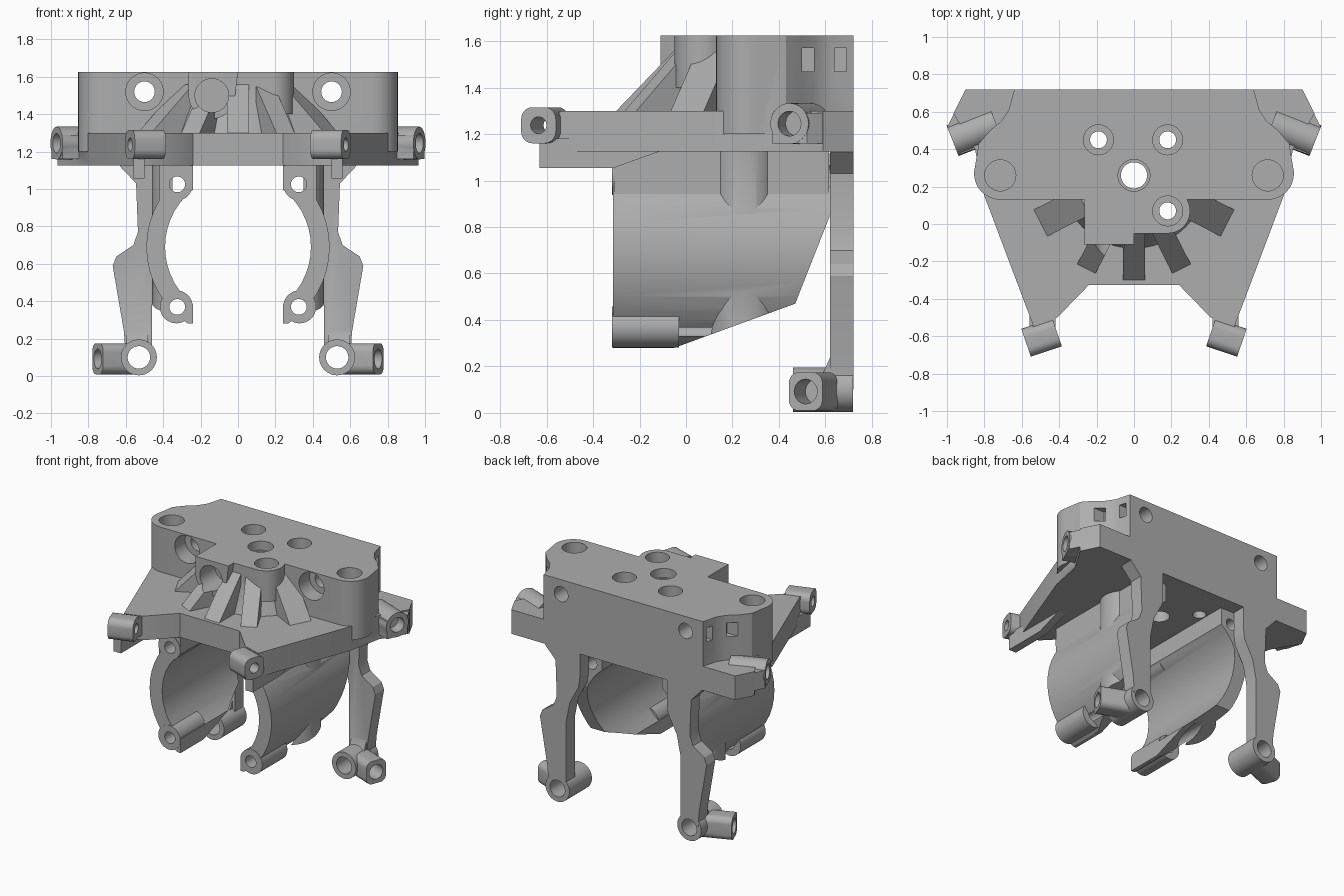
import bpy, bmesh, math
from mathutils import Vector, Matrix

old = bpy.data.objects.get("Cube")
if old:
    bpy.data.objects.remove(old, do_unlink=True)

grey = bpy.data.materials.new("plain grey")
grey.use_nodes = True
GREY = (0.42, 0.42, 0.42, 1)
grey.diffuse_color = GREY
grey.node_tree.nodes["Principled BSDF"].inputs["Base Color"].default_value = GREY


def finish(name, bm):
    bmesh.ops.recalc_face_normals(bm, faces=bm.faces)
    mesh = bpy.data.meshes.new(name)
    bm.to_mesh(mesh)
    bm.free()
    mesh.materials.append(grey)
    ob = bpy.data.objects.new(name, mesh)
    bpy.context.collection.objects.link(ob)
    return ob


def prism(name, pts, axis, lo, hi):
    """Extrude a flat outline along one axis."""
    place = {"X": lambda a, b, t: (t, a, b),
             "Y": lambda a, b, t: (a, t, b),
             "Z": lambda a, b, t: (a, b, t)}[axis]
    bm = bmesh.new()
    face = bm.faces.new([bm.verts.new(place(a, b, lo)) for a, b in pts])
    ext = bmesh.ops.extrude_face_region(bm, geom=[face])
    shift = Vector(place(0, 0, hi - lo))
    bmesh.ops.translate(bm, vec=shift, verts=[v for v in ext["geom"] if isinstance(v, bmesh.types.BMVert)])
    return finish(name, bm)


def box(name, x0, x1, y0, y1, z0, z1):
    return prism(name, [(x0, y0), (x1, y0), (x1, y1), (x0, y1)], "Z", z0, z1)


def rod(name, a, b, r, r2=None):
    """Cylinder or cone from point a to point b."""
    a, b = Vector(a), Vector(b)
    d = b - a
    bm = bmesh.new()
    bmesh.ops.create_cone(bm, cap_ends=True, segments=48, radius1=r,
                          radius2=r if r2 is None else r2, depth=d.length)
    turn = d.to_track_quat("Z", "Y").to_matrix().to_4x4()
    bmesh.ops.transform(bm, matrix=Matrix.Translation((a + b) / 2) @ turn, verts=bm.verts)
    return finish(name, bm)


def lug(name, tip, out, length, width, height, bevel):
    """Rounded block whose end face is centred on tip and faces along out."""
    bm = bmesh.new()
    bmesh.ops.create_cube(bm, size=1)
    bmesh.ops.scale(bm, vec=(length, width, height), verts=bm.verts)
    long_edges = [e for e in bm.edges if abs((e.verts[0].co - e.verts[1].co).x) > length / 2]
    bmesh.ops.bevel(bm, geom=long_edges, offset=bevel, segments=6, profile=0.5, affect="EDGES")
    out = Vector(out).normalized()
    turn = Matrix.Rotation(math.atan2(out.y, out.x), 4, "Z")
    bmesh.ops.transform(bm, matrix=Matrix.Translation(Vector(tip) - out * length / 2) @ turn, verts=bm.verts)
    return finish(name, bm)


def apply(ob, mod):
    bpy.ops.object.select_all(action="DESELECT")
    bpy.context.view_layer.objects.active = ob
    ob.select_set(True)
    bpy.ops.object.modifier_apply(modifier=mod.name)


def combine(ob, others, op):
    for other in others:
        mod = ob.modifiers.new("bool", "BOOLEAN")
        mod.operation, mod.solver, mod.object = op, "EXACT", other
        apply(ob, mod)
        bpy.data.objects.remove(other, do_unlink=True)


def join(ob, *others):
    combine(ob, others, "UNION")


def cut(ob, *others):
    combine(ob, others, "DIFFERENCE")


def mirror(ob):
    mod = ob.modifiers.new("mirror", "MIRROR")
    mod.use_mirror_merge = False
    apply(ob, mod)


def smooth(ob):
    bpy.ops.object.select_all(action="DESELECT")
    bpy.context.view_layer.objects.active = ob
    ob.select_set(True)
    bpy.ops.object.shade_smooth_by_angle(angle=math.radians(30))


def both(half):
    return half + [(-x, y) for x, y in reversed(half)]


def arc(cx, cy, r, a0, a1, n=12):
    angles = [math.radians(a0 + (a1 - a0) * i / n) for i in range(n + 1)]
    return [(cx + r * math.cos(a), cy + r * math.sin(a)) for a in angles]


OUT = Vector((0.93, -0.37, 0))
FRONT_OUT = Vector((0.95, -0.32, 0))

# Base plate with the two forward arms
body = prism("main_body", both([(0.9, 0.72), (0.965, 0.59), (0.85, 0.4), (0.8, 0.15),
                                (0.54, -0.54), (0.41, -0.5), (0.24, -0.325)]), "Z", 1.125, 1.3)

# Tall block with rounded ends
outline = [(0.64, 0.72), (0.67, 0.61), (0.71, 0.55), (0.77, 0.5), (0.83, 0.43)] + arc(0.715, 0.27, 0.14, 15, -90)
join(body, prism("block", both(outline), "Z", 1.2, 1.625))

# Front socket housing and the round screw boss beside it
socket = [(0, 1.625), (-0.265, 1.625)] + arc(-0.14, 1.5, 0.125, 180, 360)
join(body, prism("socket", socket, "Y", -0.11, 0.3),
     box("boss_web", -0.05, 0.18, -0.05, 0.2, 1.4, 1.625),
     rod("boss", (0.18, 0.07, 1.4), (0.18, 0.07, 1.625), 0.12))

# Cone core with a fan of sloping ribs
join(body, rod("core", (0, 0.26, 1.25), (0, 0.26, 1.58), 0.41, 0.28))
for angle, width in ((-63, 0.16), (-27, 0.11), (0, 0.12), (27, 0.11), (63, 0.16)):
    rib = prism("rib", [(-0.1, 1.25), (-0.56, 1.25), (-0.56, 1.3), (-0.31, 1.56), (-0.1, 1.56)],
                "X", -width / 2, width / 2)
    rib.data.transform(Matrix.Translation((0, 0.26, 0)) @ Matrix.Rotation(math.radians(angle), 4, "Z"))
    join(body, rib)

# Holes down through the top
for x, y in ((-0.19, 0.45), (0.18, 0.45), (0.18, 0.07)):
    cut(body, rod("bore", (x, y, 1.5), (x, y, 1.7), 0.08), rod("hole", (x, y, 1), (x, y, 1.6), 0.045))
cut(body, rod("bore", (0, 0.26, 1.56), (0, 0.26, 1.7), 0.085), rod("hole", (0, 0.26, 1), (0, 0.26, 1.6), 0.07),
    rod("socket_bore", (-0.14, -0.2, 1.5), (-0.14, 0.06, 1.5), 0.09))

# Paired holes and side slots in the block
for s in (-1, 1):
    cut(body, rod("well", (s * 0.715, 0.26, 1.45), (s * 0.715, 0.26, 1.7), 0.083),
        rod("bore", (s * 0.5, 0, 1.52), (s * 0.5, 0.25, 1.52), 0.1),
        rod("hole", (s * 0.5, 0, 1.52), (s * 0.5, 0.8, 1.52), 0.055))
    for x, y in ((0.76, 0.525), (0.68, 0.665)):
        a, b = sorted((s * (x - 0.08), s * (x + 0.1)))
        cut(body, box("slot", a, b, y - 0.025, y + 0.025, 1.47, 1.57))
smooth(body)

# Rear ears on swept wings
tip = Vector((0.97, 0.445, 1.245))
ear = prism("rear_ears", [(0.6, 0.71), (0.9, 0.715), (0.998, 0.52), (0.938, 0.37), (0.8, 0.42), (0.6, 0.5)], "Z", 1.16, 1.29)
join(ear, rod("barrel", tip - OUT * 0.25, tip, 0.088))
cut(ear, rod("hole", tip - OUT * 0.16, tip + OUT * 0.1, 0.053))
mirror(ear)
smooth(ear)

# Front ears with a stiffening rib under each arm
tip = Vector((0.577, -0.635, 1.238))
ear = lug("front_ears", tip, FRONT_OUT, 0.175, 0.157, 0.155, 0.05)
join(ear, box("ear_root", 0.42, 0.54, -0.6, -0.45, 1.16, 1.295),
     prism("arm_rib", [(-0.63, 1.18), (-0.63, 1.055), (-0.31, 1.055), (-0.1, 1.13), (-0.1, 1.18)], "X", 0.5, 0.56))
cut(ear, rod("hole", tip - FRONT_OUT * 0.3, tip + FRONT_OUT * 0.1, 0.036))
mirror(ear)
smooth(ear)

# Split barrel clamp hanging under the plate
clamp = rod("barrel_clamp", (0, -0.315, 0.69), (0, 0.62, 0.69), 0.49)
join(clamp, box("neck", 0.2, 0.42, -0.31, 0.615, 0.9, 1.14),
     rod("swell", (0.31, 0.25, 0.25), (0.31, 0.25, 1.15), 0.15))
cut(clamp, rod("bore", (0, -0.5, 0.69), (0, 0.8, 0.69), 0.39),
    box("gap", -0.7, 0.24, -0.5, 0.8, 0, 1.4),
    prism("slant", [(-0.5, 0.28), (-0.05, 0.28), (0.47, 0.47), (0.62, 0.85), (0.8, 0.85), (0.8, 0), (-0.5, 0)],
          "X", 0, 0.8))
for z in (1.025, 0.37):
    join(clamp, rod("screw_lug", (0.33, -0.318, z), (0.33, -0.03, z), 0.088))
for z in (1.025, 0.37):
    cut(clamp, rod("screw_hole", (0.325, -0.5, z), (0.325, 0.8, z), 0.042))
mirror(clamp)
smooth(clamp)

# Rear legs with hubs and angled feet
leg = prism("rear_legs", [(0.35, 1.15), (0.63, 1.15), (0.63, 1.12), (0.545, 1.03), (0.535, 0.77), (0.56, 0.7),
                          (0.65, 0.64), (0.67, 0.59), (0.61, 0.24), (0.6, 0.1), (0.46, 0.1), (0.46, 0.6),
                          (0.43, 0.75), (0.36, 0.88), (0.35, 0.95)], "Y", 0.62, 0.72)
tip = Vector((0.75, 0.515, 0.092))
join(leg, rod("hub", (0.53, 0.46, 0.1), (0.53, 0.719, 0.1), 0.096),
     lug("foot", tip, OUT, 0.23, 0.155, 0.165, 0.045),
     prism("flare", [(0.63, 0.26), (0.58, 0.15), (0.66, 0.15)], "X", 0.48, 0.6))
cut(leg, rod("hub_hole", (0.53, 0.3, 0.1), (0.53, 0.8, 0.1), 0.06),
    rod("foot_hole", tip - OUT * 0.13, tip + OUT * 0.1, 0.053))
mirror(leg)
smooth(leg)
